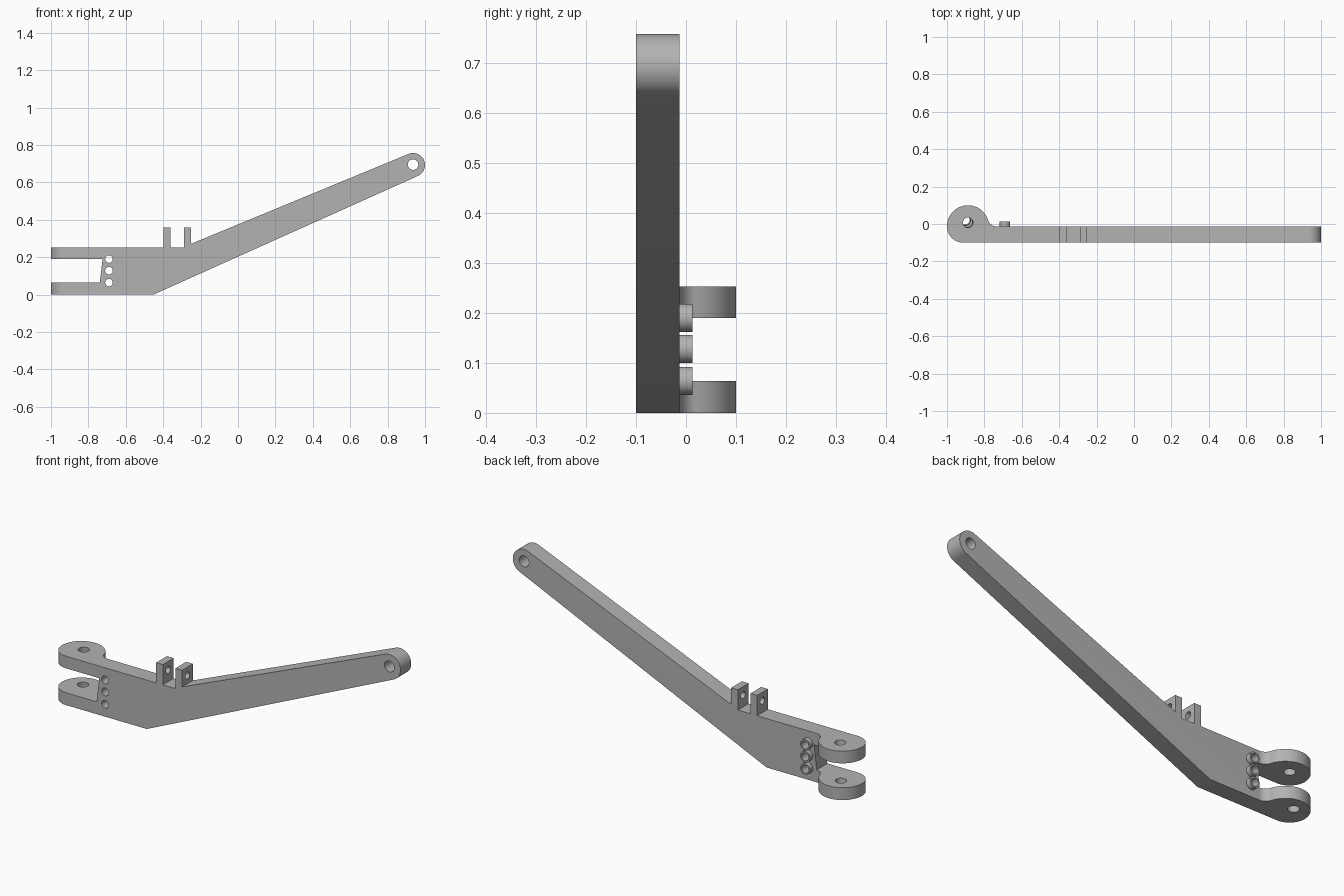
import bpy, bmesh
from math import sin, cos, radians, sqrt
from mathutils import Vector

old = bpy.data.objects.get("Cube")
if old:
    bpy.data.objects.remove(old, do_unlink=True)

# Bare metal
GREY = 0.45
metal = bpy.data.materials.new("grey metal")
metal.use_nodes = True
metal.diffuse_color = (GREY, GREY, GREY, 1)
metal.node_tree.nodes["Principled BSDF"].inputs["Base Color"].default_value = (GREY, GREY, GREY, 1)

FRONT, BACK = -0.1, -0.0125      # faces of the flat bar
TOP = 0.253                      # top of the level section


def arc(cx, cy, r, start, end, steps=24):
    angles = [radians(start + (end - start) * i / steps) for i in range(steps + 1)]
    return [(cx + r * cos(a), cy + r * sin(a)) for a in angles]


def prism(name, base, offset):
    """Extrude a closed outline of 3D points along an offset."""
    bm = bmesh.new()
    face = bm.faces.new([bm.verts.new(p) for p in base])
    grown = bmesh.ops.extrude_face_region(bm, geom=[face], use_keep_orig=True)
    moved = [g for g in grown["geom"] if isinstance(g, bmesh.types.BMVert)]
    bmesh.ops.translate(bm, verts=moved, vec=offset)
    bmesh.ops.recalc_face_normals(bm, faces=bm.faces)
    mesh = bpy.data.meshes.new(name)
    bm.to_mesh(mesh)
    bm.free()
    mesh.materials.append(metal)
    ob = bpy.data.objects.new(name, mesh)
    bpy.context.collection.objects.link(ob)
    return ob


def rod(name, start, end, radius, sides=40):
    """Cylinder between two points."""
    start, end = Vector(start), Vector(end)
    turn = (end - start).to_track_quat("Z", "Y")
    ring = [start + turn @ Vector((x, y, 0)) for x, y in arc(0, 0, radius, 0, 360, sides)[:-1]]
    return prism(name, ring, end - start)


def boolean(ob, tool, operation):
    """Apply a boolean and remove its tool."""
    mod = ob.modifiers.new("cut", "BOOLEAN")
    mod.object, mod.operation, mod.solver = tool, operation, "EXACT"
    bpy.context.view_layer.objects.active = ob
    bpy.ops.object.modifier_apply(modifier=mod.name)
    bpy.data.objects.remove(tool, do_unlink=True)


def smooth(ob):
    bpy.ops.object.select_all(action="DESELECT")
    ob.select_set(True)
    bpy.context.view_layer.objects.active = ob
    bpy.ops.object.shade_smooth_by_angle(angle=radians(30))


# Side silhouette: fork slot, level section, two ears, rising tapered bar
EYE_X, EYE_Z, EYE_R = 0.936, 0.693, 0.064
side = [(-1.1, 0), (-0.452, 0)]
side += arc(EYE_X, EYE_Z, EYE_R, -66, 112.4, 32)
side += [(-0.25, 0.272)]
for right, left in ((-0.25, -0.288), (-0.36, -0.398)):
    side += [(right, 0.358), (left, 0.358), (left, TOP)]
    if right == -0.25:
        side += [(-0.36, TOP)]
side += [(-1.1, TOP), (-1.1, 0.19), (-0.724, 0.19), (-0.739, 0.064), (-1.1, 0.064)]
arm = prism("suspension_arm", [(x, -0.2, z) for x, z in side], (0, 0.4, 0))

# Plan silhouette: round fork end blending into the bar
LUG_X, LUG_R, BLEND = -0.8875, 0.1125, 0.045
reach = sqrt((LUG_R + BLEND) ** 2 - BLEND ** 2)
tilt = 16.6                      # angle at which lug and blend touch
plan = [(1.2, FRONT), (1.2, BACK)]
plan += arc(LUG_X + reach, BACK + BLEND, BLEND, 270, 180 + tilt, 10)
plan += arc(LUG_X, BACK, LUG_R, tilt + 0.2, 180, 40)
plan += arc(-1 + BACK - FRONT, BACK, BACK - FRONT, 181, 270, 20)
boolean(arm, prism("plan_cutter", [(x, y, -0.1) for x, y in plan], (0, 0, 1.1)), "INTERSECT")

# Bores: bar eye, both ears, and the slanted fork pin
boolean(arm, rod("eye_bore", (EYE_X, -0.3, 0.695), (EYE_X, 0.3, 0.695), 0.028), "DIFFERENCE")
boolean(arm, rod("ear_bore", (-0.45, -0.056, 0.314), (-0.2, -0.056, 0.314), 0.018), "DIFFERENCE")
boolean(arm, rod("pin_bore", (-0.912, 0.03, -0.1), (-0.881, 0.001, 0.35), 0.027), "DIFFERENCE")

# Three bolt holes, each with a raised collar on the back
BOLT_X = -0.69
for i, z in enumerate((0.064, 0.128, 0.19)):
    boss = rod(f"bolt_collar_{i + 1}", (BOLT_X, BACK, z), (BOLT_X, 0.0125, z), 0.028)
    for part in (arm, boss):
        bore = rod("bolt_bore", (BOLT_X, -0.3, z), (BOLT_X, 0.3, z), 0.02)
        boolean(part, bore, "DIFFERENCE")
    smooth(boss)
smooth(arm)
